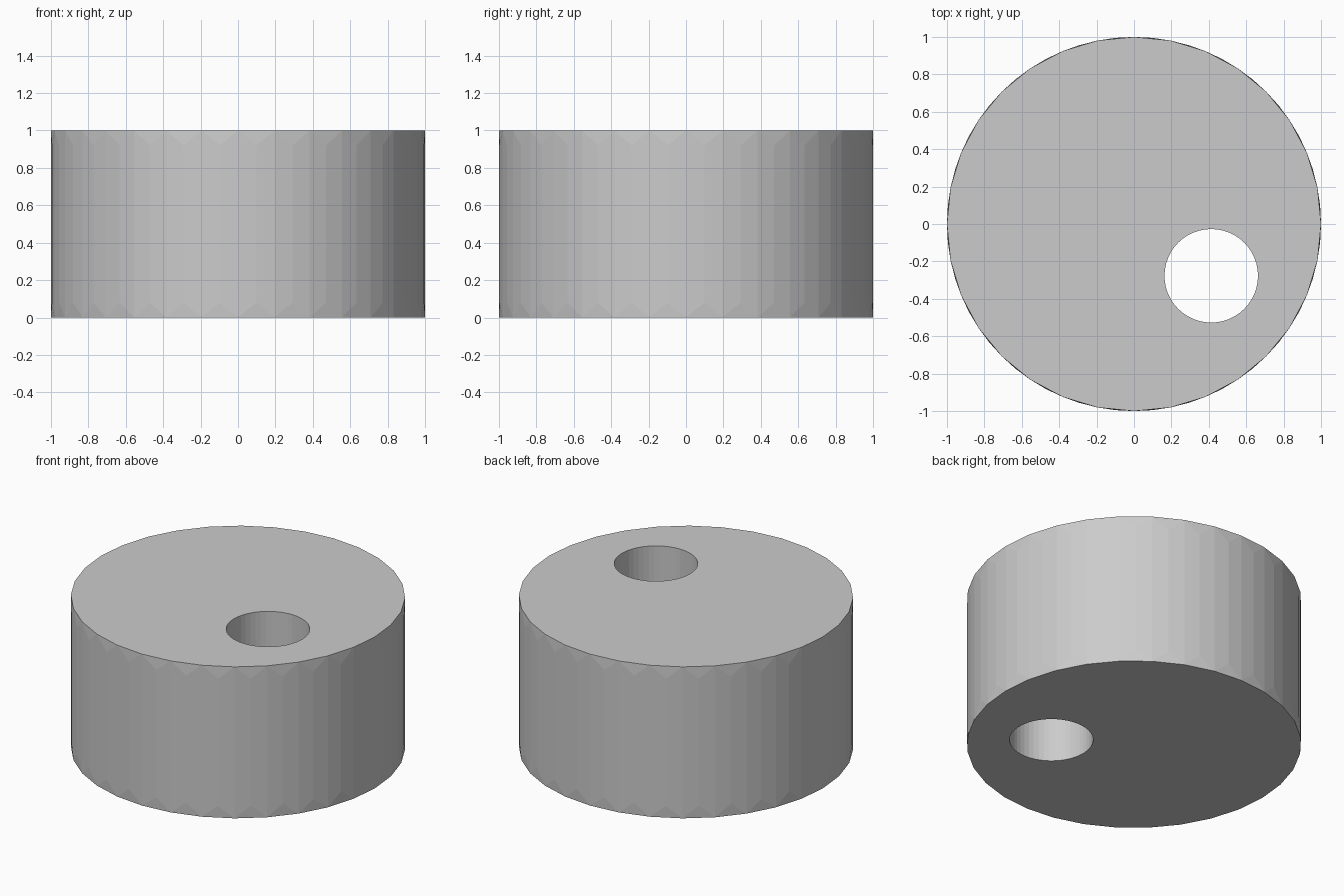
import bpy, bmesh
from math import sin, cos, pi

if "Cube" in bpy.data.objects:
    bpy.data.objects.remove(bpy.data.objects["Cube"])

SIDES = 32

# Faceted drum: flat side panels with a zigzag band at both rims
bm = bmesh.new()
for z, shift in ((0, 0.0), (0.08, 0.5), (0.92, 0.5), (1, 0.0)):
    for i in range(SIDES):
        a = 2 * pi * (i + shift) / SIDES
        bm.verts.new((cos(a), sin(a), z))
bmesh.ops.convex_hull(bm, input=bm.verts)
bmesh.ops.dissolve_limit(bm, angle_limit=0.01, verts=bm.verts, edges=bm.edges)
bmesh.ops.recalc_face_normals(bm, faces=bm.faces)
mesh = bpy.data.meshes.new("drum")
bm.to_mesh(mesh)
bm.free()
drum = bpy.data.objects.new("drum", mesh)
bpy.context.collection.objects.link(drum)

# Off-centre through hole
bpy.ops.mesh.primitive_cylinder_add(vertices=48, radius=0.25, depth=2, location=(0.413, -0.277, 0.5))
cutter = bpy.context.object
cutter.name = "hole_cutter"

bpy.context.view_layer.objects.active = drum
cut = drum.modifiers.new("hole", 'BOOLEAN')
cut.operation = 'DIFFERENCE'
cut.solver = 'EXACT'
cut.object = cutter
bpy.ops.object.modifier_apply(modifier=cut.name)
bpy.data.objects.remove(cutter)
